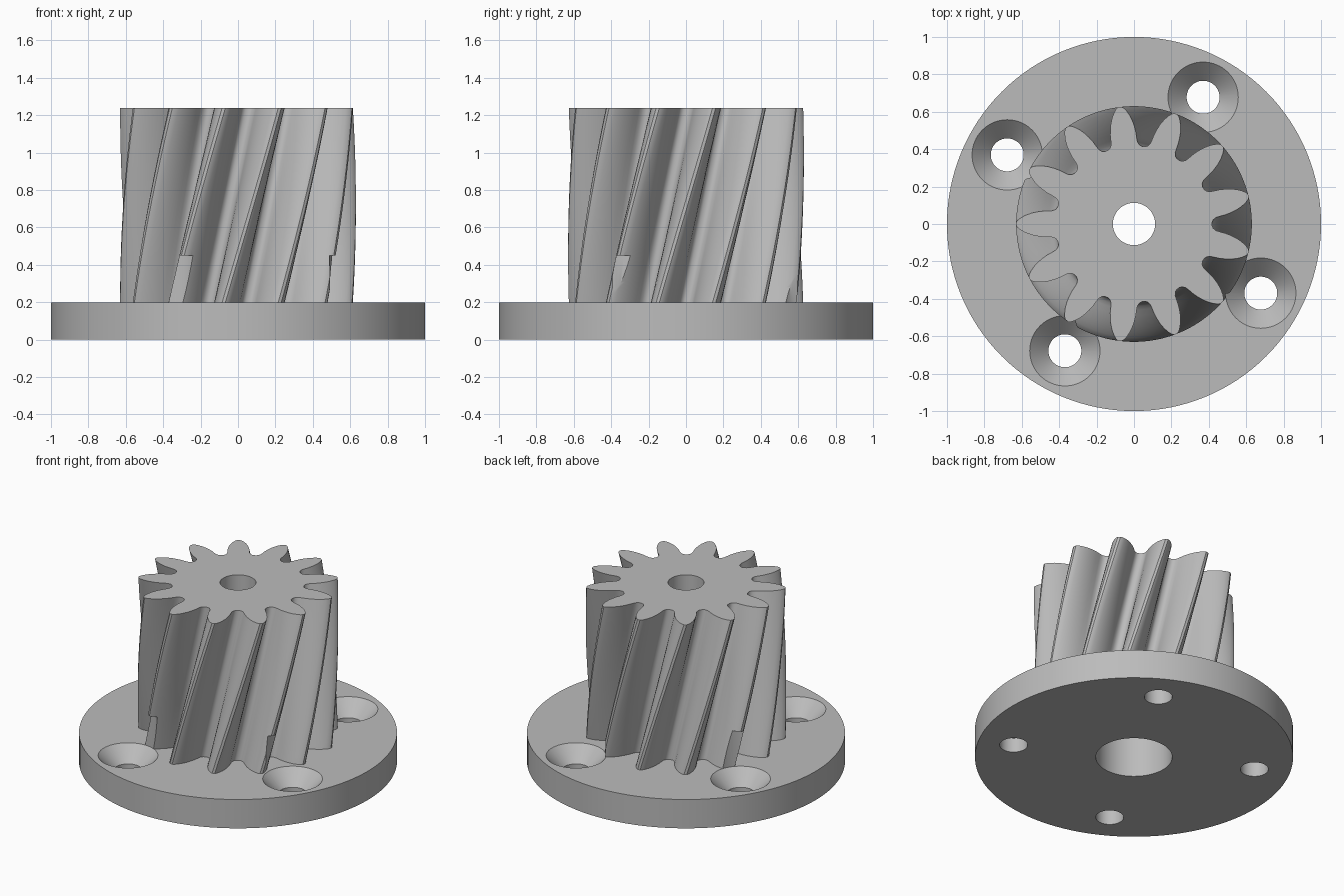
import bpy, bmesh
from math import cos, sin, pi, radians

old = bpy.data.objects.get("Cube")
if old:
    bpy.data.objects.remove(old)

TEETH, LAYERS, SEGMENTS = 13, 32, 96
FLANGE_TOP, TOP = 0.2, 1.24
PITCH = 2 * pi / TEETH

grey = bpy.data.materials.new("machined grey")
grey.use_nodes = True
grey.diffuse_color = (0.5, 0.5, 0.5, 1)
grey.node_tree.nodes["Principled BSDF"].inputs["Base Color"].default_value = (0.5, 0.5, 0.5, 1)


def stack(name, rings, closed_caps=True):
    """Solid made from a stack of matching point rings."""
    bm = bmesh.new()
    loops = [[bm.verts.new(p) for p in ring] for ring in rings]
    n = len(loops[0])
    for low, high in zip(loops, loops[1:]):
        for i in range(n):
            j = (i + 1) % n
            bm.faces.new((low[i], low[j], high[j], high[i]))
    bm.faces.new(loops[0][::-1])
    bm.faces.new(loops[-1])
    bmesh.ops.recalc_face_normals(bm, faces=bm.faces)
    mesh = bpy.data.meshes.new(name)
    bm.to_mesh(mesh)
    bm.free()
    obj = bpy.data.objects.new(name, mesh)
    bpy.context.collection.objects.link(obj)
    mesh.materials.append(grey)
    return obj


def turned(name, profile, x=0, y=0, segments=SEGMENTS):
    """Round solid from (radius, height) steps."""
    return stack(name, [[(x + r * cos(2 * pi * i / segments), y + r * sin(2 * pi * i / segments), z)
                         for i in range(segments)] for r, z in profile])


def combine(target, tool, operation):
    mod = target.modifiers.new(tool.name, "BOOLEAN")
    mod.operation, mod.object, mod.solver = operation, tool, "EXACT"
    bpy.context.view_layer.objects.active = target
    bpy.ops.object.modifier_apply(modifier=mod.name)
    bpy.data.objects.remove(tool)


# Tooth flank: radius and half angle in degrees, root to tip
flank = [(0.418, 12.6), (0.424, 10.8), (0.44, 9.3), (0.46, 8.7), (0.49, 8.1), (0.52, 7.2),
         (0.55, 6.1), (0.58, 4.7), (0.605, 3.2), (0.622, 1.9), (0.63, 0.8)]
tooth = [(r, -a) for r, a in flank] + [(r, a) for r, a in reversed(flank)]


def gear_ring(z):
    # The teeth advance by one pitch over the gear's height
    turn = pi + PITCH * (z - FLANGE_TOP) / (TOP - FLANGE_TOP)
    return [(r * cos(turn + k * PITCH + radians(a)), r * sin(turn + k * PITCH + radians(a)), z)
            for k in range(TEETH) for r, a in tooth]


# Helical gear, sunk a little into the flange
start = FLANGE_TOP - 0.06
gear = stack("helical_gear", [gear_ring(start + (TOP - start) * i / LAYERS) for i in range(LAYERS + 1)])

# Round mounting flange
body = turned("flanged_helical_gear", [(1, 0), (1, FLANGE_TOP)], segments=128)
combine(body, gear, "UNION")

# Stepped centre bore, wide from below
bore = turned("bore_cutter", [(0.24, -0.1), (0.24, 0.8), (0.113, 0.8), (0.113, 1.4)])
combine(body, bore, "DIFFERENCE")

# Four countersunk screw holes with head clearance
for k in range(4):
    angle = radians(61.4 + 90 * k)
    hole = turned("screw_cutter", [(0.088, -0.1), (0.088, 0.1), (0.188, FLANGE_TOP), (0.188, 0.45)],
                  0.772 * cos(angle), 0.772 * sin(angle), 64)
    combine(body, hole, "DIFFERENCE")

bpy.ops.object.select_all(action="DESELECT")
body.select_set(True)
bpy.context.view_layer.objects.active = body
bpy.ops.object.shade_smooth_by_angle(angle=radians(30))
